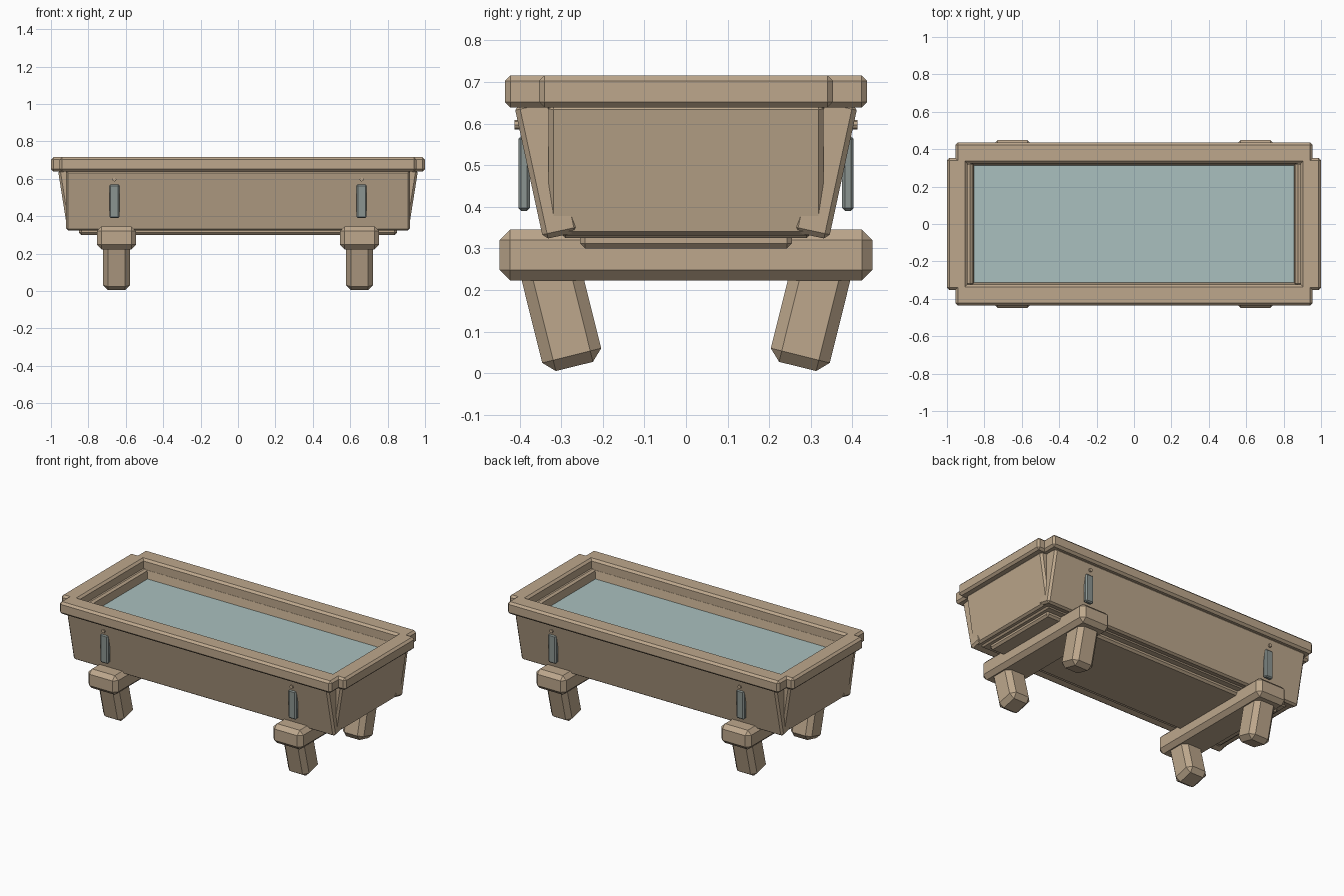
import bpy
import bmesh
from math import radians
from mathutils import Matrix, Vector

default = bpy.data.objects.get("Cube")
if default:
    bpy.data.objects.remove(default, do_unlink=True)


def material(name, r, g, b):
    mat = bpy.data.materials.new(name)
    mat.use_nodes = True
    color = (r, g, b, 1)
    mat.diffuse_color = color
    shader = mat.node_tree.nodes["Principled BSDF"]
    shader.inputs["Base Color"].default_value = color
    shader.inputs["Roughness"].default_value = 0.9
    return mat


wood = material("tan_wood", 0.51, 0.39, 0.265)
metal = material("grey_metal", 0.26, 0.30, 0.285)
water = material("pale_water", 0.40, 0.53, 0.52)


def finish(name, bm, mat):
    bmesh.ops.recalc_face_normals(bm, faces=bm.faces)
    mesh = bpy.data.meshes.new(name)
    bm.to_mesh(mesh)
    bm.free()
    mesh.materials.append(mat)
    obj = bpy.data.objects.new(name, mesh)
    bpy.context.collection.objects.link(obj)
    return obj


def block(name, centre, size, chamfer, mat=wood, axis="X", tilt=0):
    """Chamfered box, tilted in degrees about one axis through its centre."""
    bm = bmesh.new()
    bmesh.ops.create_cube(bm, size=1)
    bmesh.ops.scale(bm, vec=size, verts=bm.verts)
    if chamfer:
        bmesh.ops.bevel(bm, geom=bm.edges[:], offset=chamfer, segments=1,
                        profile=0.5, affect="EDGES")
    turn = Matrix.Rotation(radians(tilt), 4, axis)
    bm.transform(Matrix.Translation(Vector(centre)) @ turn)
    return finish(name, bm, mat)


def peg(name, x, side):
    bm = bmesh.new()
    bmesh.ops.create_cone(bm, cap_ends=True, segments=8, radius1=0.011,
                          radius2=0.011, depth=0.04)
    bm.transform(Matrix.Translation((x, side * 0.392, 0.597))
                 @ Matrix.Rotation(radians(90), 4, "X"))
    finish(name, bm, wood)


# Basin: sloping side planks and end panels under a rim of four bars
for side, label in ((-1, "front"), (1, "back")):
    block(label + "_plank", (0, side * 0.334, 0.492), (1.84, 0.09, 0.33),
          0.012, axis="X", tilt=-side * 12.2)
    block(label + "_rim", (0, side * 0.379, 0.677), (1.91, 0.112, 0.077), 0.013)

for side, label in ((1, "left"), (-1, "right")):
    block(label + "_end_panel", (side * 0.888, 0, 0.495), (0.1, 0.66, 0.32),
          0.012, axis="Y", tilt=side * 9)
    block(label + "_end_rim", (side * 0.945, 0, 0.677), (0.11, 0.706, 0.077), 0.013)

# Floor and water
block("floor", (0, 0, 0.365), (1.76, 0.6, 0.08), 0.01)
block("floor_board", (0, 0, 0.33), (1.7, 0.51, 0.06), 0.012)
block("water_surface", (0, 0, 0.592), (1.72, 0.66, 0.02), 0, water)

# Stands: a cross beam on two inward-leaning legs, with straps above
for end, label in ((1, "left"), (-1, "right")):
    x = end * 0.65
    block(label + "_cross_beam", (x, 0, 0.284), (0.21, 0.896, 0.122), 0.025)
    for side, depth in ((-1, "front"), (1, "back")):
        name = label + "_" + depth
        block(name + "_leg", (x, side * 0.302, 0.152), (0.146, 0.146, 0.28),
              0.027, axis="X", tilt=-side * 14)
        block(name + "_strap", (end * 0.661, side * 0.389, 0.48),
              (0.054, 0.028, 0.18), 0.007, metal)
        peg(name + "_peg", end * 0.661, side)
